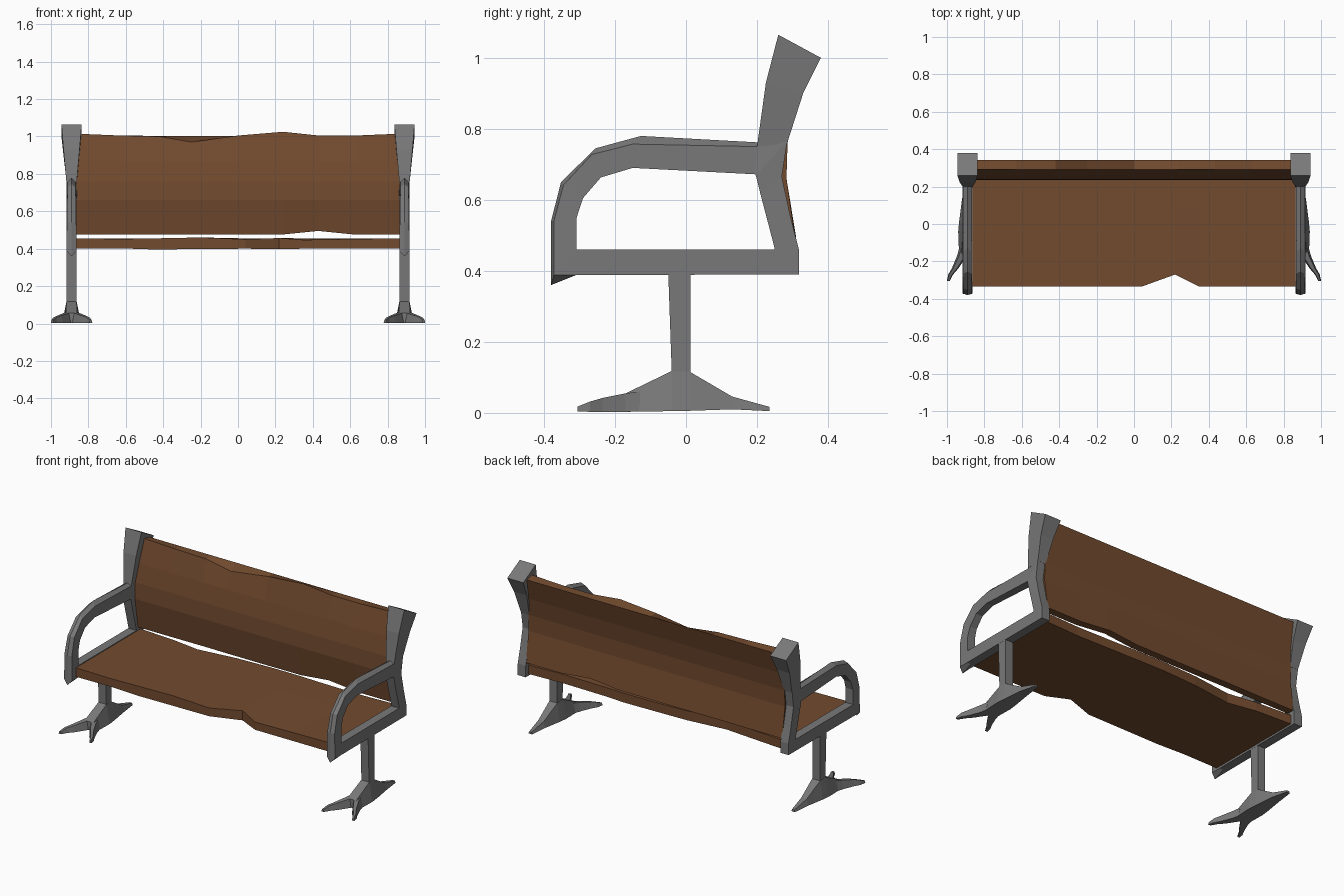
import bpy, bmesh

if "Cube" in bpy.data.objects:
    bpy.data.objects.remove(bpy.data.objects["Cube"], do_unlink=True)


def material(name, rgb):
    m = bpy.data.materials.new(name)
    m.use_nodes = True
    m.diffuse_color = (*rgb, 1)
    m.node_tree.nodes["Principled BSDF"].inputs["Base Color"].default_value = (*rgb, 1)
    return m


IRON = material("grey iron", (0.19, 0.19, 0.19))
WOOD = material("brown wood", (0.17, 0.07, 0.028))


def loft(name, rings, mat, closed=False):
    """Skin a list of equal-length vertex rings into one flat-shaded object."""
    bm = bmesh.new()
    rows = [[bm.verts.new(p) for p in ring] for ring in rings]
    n = len(rows[0])
    pairs = list(zip(rows, rows[1:]))
    if closed:
        pairs.append((rows[-1], rows[0]))
    else:
        bm.faces.new(rows[0])
        bm.faces.new(rows[-1])
    for a, b in pairs:
        for i in range(n):
            j = (i + 1) % n
            bm.faces.new((a[i], a[j], b[j], b[i]))
    bmesh.ops.remove_doubles(bm, verts=bm.verts, dist=0.0005)
    bmesh.ops.recalc_face_normals(bm, faces=bm.faces)
    mesh = bpy.data.meshes.new(name)
    bm.to_mesh(mesh)
    bm.free()
    mesh.materials.append(mat)
    ob = bpy.data.objects.new(name, mesh)
    bpy.context.collection.objects.link(ob)
    return ob


def bar(a, b, w, x):
    """Ring of width 2w across a bar, from profile point a to profile point b."""
    return [(x - w, *a), (x + w, *a), (x + w, *b), (x - w, *b)]


# Armrest loop stations: inner edge, outer side edge, outer centre ridge, half width
ARM = [
    ((-.308, .46), (-.372, .388), (-.38, .36), .027),
    ((-.308, .55), (-.372, .54), (-.38, .54), .025),
    ((-.29, .605), (-.345, .642), (-.352, .65), .023),
    ((-.24, .663), (-.265, .728), (-.255, .745), .022),
    ((-.15, .69), (-.15, .757), (-.127, .78), .022),
    ((.195, .672), (.20, .75), (.20, .762), .025),
    ((.197, .668), (.285, .765), (.285, .765), .028),
    ((.21, .615), (.27, .665), (.27, .665), .027),
    ((.235, .52), (.295, .55), (.295, .55), .027),
    ((.25, .462), (.318, .46), (.318, .46), .027),
    ((.248, .46), (.318, .39), (.318, .39), .027),
    ((-.30, .46), (-.31, .388), (-.31, .388), .027),
]
# Flared back post: front point, back point, half width
POST = [
    ((.20, .75), (.285, .76), .027),
    ((.225, .93), (.33, .90), .043),
    ((.26, 1.065), (.38, 1.0), .054),
]
# Foot stations: y, bottom z, top z, bottom half width, top half width
FOOT = [
    (.235, .005, .017, .012, .008),
    (.13, .01, .046, .03, .018),
    (.012, .006, .115, .045, .027),
    (-.04, .005, .118, .05, .027),
    (-.17, .003, .055, .045, .03),
]
# Toe stations: sideways offset, y, half width, bottom z, top z
TOE = [
    (.015, -.13, .03, .004, .06),
    (.03, -.17, .026, .003, .055),
    (.065, -.235, .018, .003, .042),
    (.09, -.27, .013, .003, .032),
    (.103, -.305, .008, .004, .018),
]

for side, x in (("left", .89), ("right", -.89)):
    loops = [[(x - w, *inn), (x + w, *inn), (x + w, *out), (x, *ridge), (x - w, *out)]
             for inn, out, ridge, w in ARM]
    loft(side + "_armrest_frame", loops, IRON, closed=True)
    loft(side + "_back_post", [bar(a, b, w, x) for a, b, w in POST], IRON)
    loft(side + "_leg", [bar((-.05, .395), (.012, .395), .026, x),
                         bar((-.04, .11), (.012, .11), .026, x)], IRON)
    loft(side + "_foot", [[(x - b, y, lo), (x + b, y, lo), (x + t, y, hi), (x - t, y, hi)]
                          for y, lo, hi, b, t in FOOT], IRON)
    for toe, s in (("left", 1), ("right", -1)):
        loft(f"{side}_foot_{toe}_toe",
             [[(x + s * o - w, y, lo), (x + s * o + w, y, lo),
               (x + s * o + w * .6, y, hi), (x + s * o - w * .6, y, hi)]
              for o, y, w, lo, hi in TOE], IRON)

# Seat plank: x, front edge y, back edge y, front top z, bottom z
SEAT = [
    (-.865, -.335, .29, .455, .40),
    (-.63, -.335, .275, .452, .402),
    (-.45, -.335, .25, .455, .396),
    (-.2, -.335, .28, .46, .398),
    (.04, -.335, .29, .45, .40),
    (.22, -.27, .29, .457, .398),
    (.35, -.335, .285, .447, .40),
    (.63, -.335, .28, .452, .40),
    (.865, -.335, .29, .455, .40),
]
loft("seat", [[(x, f, lo), (x, f, hi), (x, .08, .455), (x, b, .455), (x, b, lo)]
              for x, f, b, hi, lo in SEAT], WOOD)

# Backrest plank: x, top front z, bottom z, and a shared curved profile (y, z)
BACK = [(-.868, 1.015, .475), (-.63, 1.005, .475), (-.42, 1.0, .476),
        (-.25, .97, .475), (0, 1.005, .475), (.24, 1.025, .476),
        (.43, 1.005, .495), (.63, 1.005, .475), (.868, 1.015, .475)]
CURVE = [(.235, .66), (.238, .76), (.258, .87)]
loft("backrest", [[(x, .265, lo)] + [(x, y, z) for y, z in CURVE] + [(x, .292, top), (x, .343, 1.003)]
                  + [(x, y + .048, z) for y, z in reversed(CURVE)] + [(x, .31, lo)]
                  for x, top, lo in BACK], WOOD)
